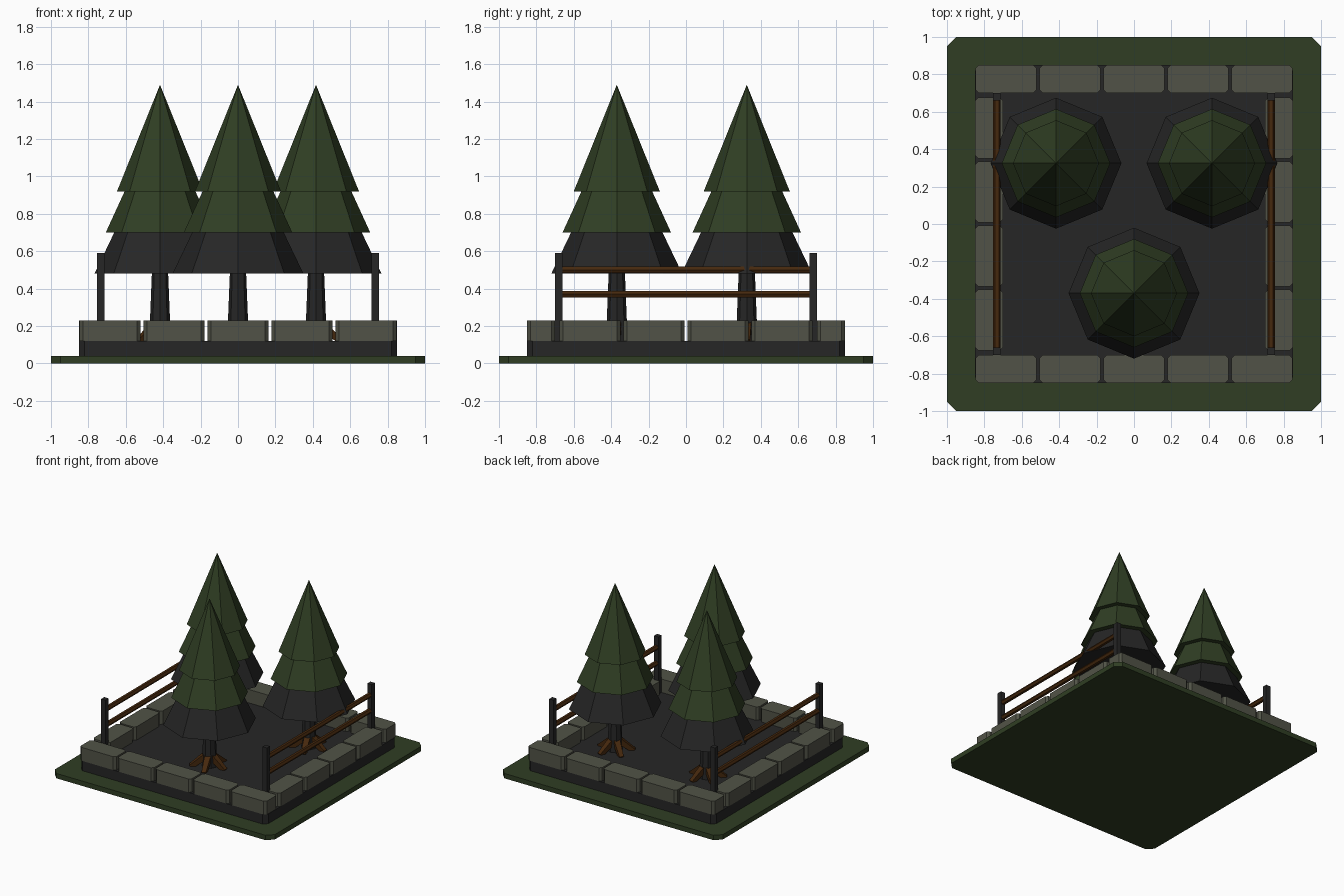
import bpy, bmesh, math
from mathutils import Vector

if "Cube" in bpy.data.objects:
    bpy.data.objects.remove(bpy.data.objects["Cube"])


def mat(name, rgb):
    m = bpy.data.materials.new(name)
    m.diffuse_color = (*rgb, 1)
    m.use_nodes = True
    m.node_tree.nodes["Principled BSDF"].inputs["Base Color"].default_value = m.diffuse_color
    return m


GREEN = mat("pine_green", (0.029, 0.048, 0.017))
DARK = mat("charcoal", (0.019, 0.019, 0.019))
STONE = mat("grey_stone", (0.083, 0.086, 0.063))
BROWN = mat("brown_wood", (0.060, 0.021, 0.004))


def finish(bm, name, m):
    bmesh.ops.recalc_face_normals(bm, faces=bm.faces)
    me = bpy.data.meshes.new(name)
    bm.to_mesh(me)
    bm.free()
    me.materials.append(m)
    ob = bpy.data.objects.new(name, me)
    bpy.context.collection.objects.link(ob)
    return ob


def block(name, x0, x1, y0, y1, z0, z1, m, c=0.0):
    """Box with chamfered vertical edges."""
    if c:
        pts = [(x0 + c, y0), (x1 - c, y0), (x1, y0 + c), (x1, y1 - c),
               (x1 - c, y1), (x0 + c, y1), (x0, y1 - c), (x0, y0 + c)]
    else:
        pts = [(x0, y0), (x1, y0), (x1, y1), (x0, y1)]
    bm = bmesh.new()
    f = bm.faces.new([bm.verts.new((x, y, z0)) for x, y in pts])
    ext = bmesh.ops.extrude_face_region(bm, geom=[f], use_keep_orig=True)
    up = [v for v in ext["geom"] if isinstance(v, bmesh.types.BMVert)]
    bmesh.ops.translate(bm, verts=up, vec=(0, 0, z1 - z0))
    return finish(bm, name, m)


def bar(name, a, b, r0, r1, n, m, spin=0.0):
    """Tapered n-sided bar from a to b."""
    a, b = Vector(a), Vector(b)
    d = (b - a).normalized()
    side = Vector((1, 0, 0)) if abs(d.z) > 0.99 or abs(d.x) < 1e-6 else d.cross(Vector((0, 0, 1))).normalized()
    up = d.cross(side)
    bm = bmesh.new()
    rings = []
    for p, r in ((a, r0), (b, r1)):
        if r == 0:
            rings.append([bm.verts.new(p)] * n)
            continue
        ring = []
        for i in range(n):
            t = spin + 2 * math.pi * i / n
            ring.append(bm.verts.new(p + (side * math.cos(t) + up * math.sin(t)) * r))
        bm.faces.new(ring)
        rings.append(ring)
    lo, hi = rings
    for i in range(n):
        j = (i + 1) % n
        bm.faces.new([lo[i], lo[j], hi[i]] if r1 == 0 else [lo[i], lo[j], hi[j], hi[i]])
    return finish(bm, name, m)


# ground slab and soil bed
block("grass_base", -1, 1, -1, 1, 0, 0.04, GREEN, 0.05)
block("soil_bed", -0.85, 0.85, -0.85, 0.85, 0.04, 0.12, DARK, 0.03)

# stone border: five stones front and back, four on each side
for s in (-1, 1):
    for i in range(5):
        cx = (i - 2) * 0.342
        block("border_stone_row", cx - 0.163, cx + 0.163,
              s * 0.775 - 0.075, s * 0.775 + 0.075, 0.12, 0.23, STONE, 0.018)
    for i in range(4):
        cy = (i - 1.5) * 0.342
        block("border_stone_side", s * 0.775 - 0.075, s * 0.775 + 0.075,
              cy - 0.163, cy + 0.163, 0.12, 0.23, STONE, 0.018)

# fences on the left and right
for s in (-1, 1):
    x = s * 0.733
    for y in (-0.68, 0.68):
        block("fence_post", x - 0.02, x + 0.02, y - 0.02, y + 0.02, 0.12, 0.59, DARK)
    for z in (0.37, 0.50):
        bar("fence_rail", (x, -0.67, z), (x, 0.67, z), 0.02, 0.02, 6, BROWN)

# pine trees: trunk, five roots, three skirts
for tx, ty in ((-0.417, 0.325), (0.417, 0.325), (0, -0.37)):
    bar("trunk", (tx, ty, 0.12), (tx, ty, 0.52), 0.058, 0.042, 8, DARK)
    for i in range(5):
        t = 2 * math.pi * i / 5
        c, s = math.cos(t), math.sin(t)
        bar("root", (tx + 0.025 * c, ty + 0.025 * s, 0.205),
            (tx + 0.14 * c, ty + 0.14 * s, 0.115), 0.034, 0.024, 4, BROWN, math.pi / 4)
    bar("lower_skirt", (tx, ty, 0.48), (tx, ty, 0.72), 0.35, 0.235, 8, DARK)
    bar("middle_skirt", (tx, ty, 0.70), (tx, ty, 0.94), 0.29, 0.18, 8, GREEN)
    bar("top_cone", (tx, ty, 0.92), (tx, ty, 1.49), 0.23, 0, 8, GREEN)
